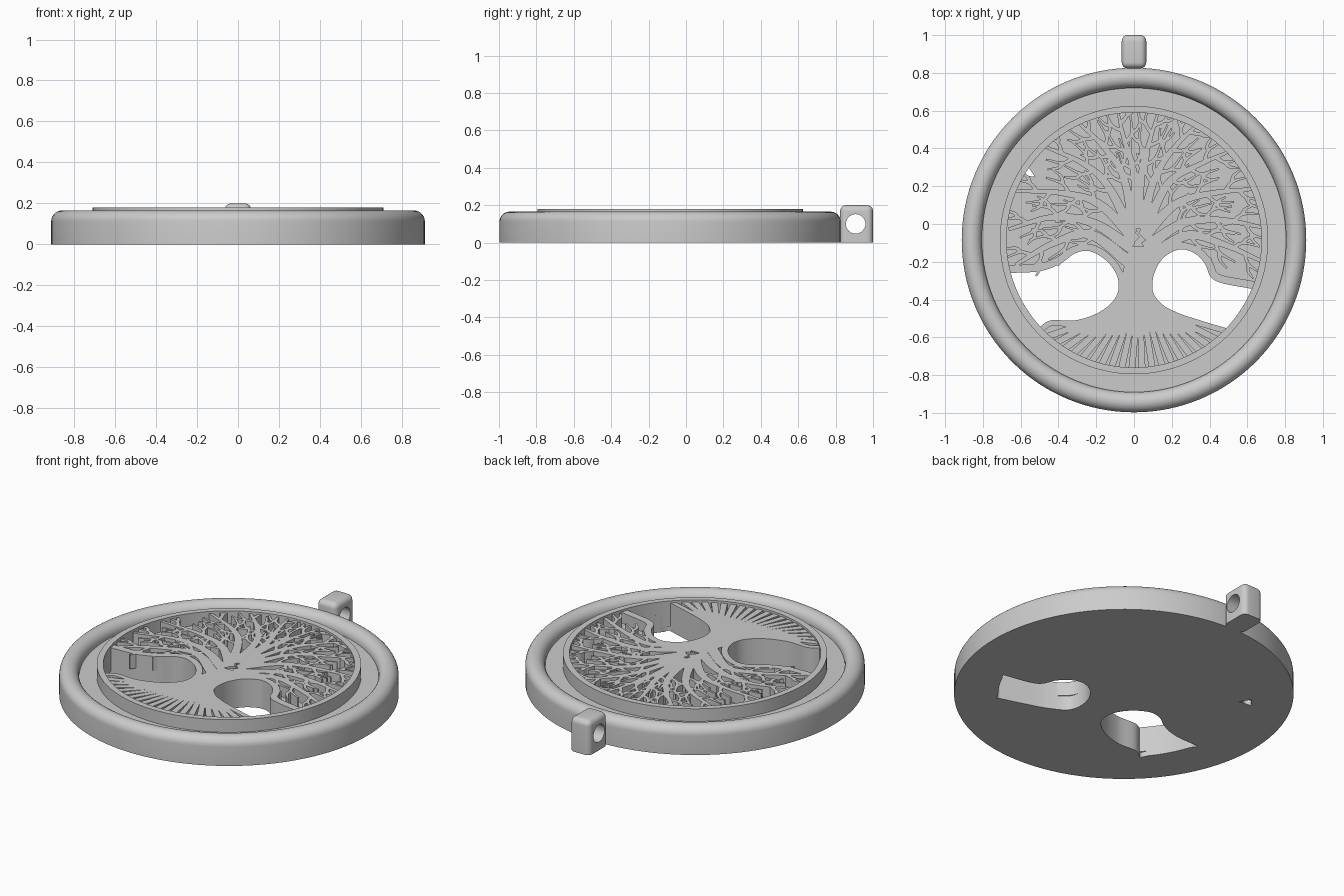
import bpy, bmesh, math, random
from mathutils import Vector, Matrix

random.seed(4)
CENTRE = Vector((0, -0.085))
FLOOR, TREE_TOP, RING_TOP = 0.105, 0.168, 0.18
RING_IN, RING_OUT, RIM_IN, RIM_OUT = 0.675, 0.71, 0.805, 0.912

cube = bpy.data.objects.get("Cube")
if cube:
    bpy.data.objects.remove(cube)

metal = bpy.data.materials.new("plain_grey")
metal.use_nodes = True
metal.diffuse_color = (0.6, 0.6, 0.6, 1)
metal.node_tree.nodes["Principled BSDF"].inputs["Base Color"].default_value = metal.diffuse_color


def select(obj):
    bpy.ops.object.select_all(action='DESELECT')
    obj.select_set(True)
    bpy.context.view_layer.objects.active = obj


def add(name, data):
    obj = bpy.data.objects.new(name, data)
    bpy.context.collection.objects.link(obj)
    data.materials.append(metal)
    select(obj)
    return obj


def finish(bm, name):
    bmesh.ops.recalc_face_normals(bm, faces=bm.faces[:])
    mesh = bpy.data.meshes.new(name)
    bm.to_mesh(mesh)
    bm.free()
    obj = add(name, mesh)
    bpy.ops.object.shade_smooth_by_angle(angle=math.radians(35))
    return obj


def polar(radius, angle):
    return CENTRE + Vector((math.cos(angle), math.sin(angle))) * radius


def lathe(name, profile, steps=128):
    """Turn a closed (radius, height) section around the pendant centre."""
    bm = bmesh.new()
    loops = []
    for i in range(steps):
        a = math.tau * i / steps
        loops.append([bm.verts.new((*polar(r, a), z)) for r, z in profile])
    n = len(profile)
    for i in range(steps):
        a, b = loops[i], loops[(i + 1) % steps]
        for j in range(n):
            k = (j + 1) % n
            bm.faces.new((a[j], b[j], b[k], a[k]))
    return finish(bm, name)


def smooth(points, n=7):
    """Catmull-Rom path through 2D points."""
    p = [Vector(q) for q in points]
    p = [p[0] * 2 - p[1]] + p + [p[-1] * 2 - p[-2]]
    out = []
    for a, b, c, d in zip(p, p[1:], p[2:], p[3:]):
        for i in range(n):
            t = i / n
            out.append((b * 2 + (c - a) * t + (a * 2 - b * 5 + c * 4 - d) * t ** 2
                        + (b * 3 - a - c * 3 + d) * t ** 3) / 2)
    return out + [p[-2]]


def ribbon(bm, path, left, right, taper=1.0, top=TREE_TOP):
    """Flat-topped strip along a path, kept within the ring."""
    rows = []
    for i, p in enumerate(path):
        tangent = (path[min(i + 1, len(path) - 1)] - path[max(i - 1, 0)]).normalized()
        normal = Vector((-tangent.y, tangent.x))
        scale = 1 + (taper - 1) * i / (len(path) - 1)
        row = []
        for offset in (left, -right):
            r = p + normal * offset * scale - CENTRE
            r = CENTRE + r * min(1, 0.69 / r.length)
            row += [(*r, FLOOR - 0.02), (*r, top)]
        rows.append([bm.verts.new(row[k]) for k in (0, 1, 3, 2)])
    for a, b in zip(rows, rows[1:]):
        for j in range(4):
            k = (j + 1) % 4
            bm.faces.new((a[j], b[j], b[k], a[k]))
    bm.faces.new(rows[0])
    bm.faces.new(rows[-1])


# Outer rim with a half-round top, and the raised inner ring
mid, half = (RIM_IN + RIM_OUT) / 2, (RIM_OUT - RIM_IN) / 2
arc = [math.pi * i / 14 for i in range(15)]
lathe("outer_rim", [(RIM_IN, 0), (RIM_OUT, 0)] +
      [(mid + half * math.cos(a), 0.112 + half * math.sin(a)) for a in arc])
lathe("inner_ring", [(RING_IN, 0.03), (RING_OUT, 0.03), (RING_OUT, RING_TOP), (RING_IN, RING_TOP)])

# Edges of the two openings beside the trunk
left_edge = smooth([(-.67, -.26), (-.5, -.25), (-.39, -.21), (-.31, -.155), (-.23, -.145),
                    (-.14, -.2), (-.085, -.29), (-.095, -.385), (-.18, -.465),
                    (-.31, -.51), (-.44, -.51), (-.505, -.55)])
right_edge = smooth([(.63, -.345), (.43, -.3), (.375, -.21), (.32, -.155), (.24, -.135),
                     (.15, -.185), (.1, -.29), (.115, -.4), (.22, -.465), (.35, -.51), (.5, -.555)])


def close_on_ring(edge):
    a, b = [math.atan2(q.y, q.x) % math.tau for q in (edge[-1] - CENTRE, edge[0] - CENTRE)]
    return edge + [polar(RING_IN, a + (b - a) * i / 8) for i in range(1, 8)]


# Base plate with through openings
plate = bpy.data.curves.new("base_plate", 'CURVE')
plate.dimensions = '2D'
plate.fill_mode = 'BOTH'
plate.extrude = FLOOR / 2
outlines = [[polar(RIM_IN + 0.003, math.tau * i / 128) for i in range(128)],
            close_on_ring(left_edge), close_on_ring(right_edge),
            [(-.565, .31), (-.525, .25), (-.6, .26)]]
for outline in outlines:
    spline = plate.splines.new('POLY')
    spline.points.add(len(outline) - 1)
    for point, (x, y) in zip(spline.points, outline):
        point.co = (x, y, 0, 1)
    spline.use_cyclic_u = True
base = add("base_plate", plate)
base.location.z = FLOOR / 2
bpy.ops.object.convert(target='MESH')

# Trunk core and the limbs bordering the openings
bm = bmesh.new()
ribbon(bm, smooth([(.01, -.52), (.008, -.4), (.008, -.29), (.02, -.16), (.03, .02)]),
       .085, .085, .6, TREE_TOP - .012)
ribbon(bm, left_edge, .042, 0, .7)
ribbon(bm, right_edge, 0, .042, .7)
finish(bm, "trunk")

# Roots fanning from the trunk to the ring
bm = bmesh.new()
ROOTS = 19
for i in range(ROOTS):
    u = i / (ROOTS - 1)
    spread = 2 * u - 1
    end = polar(.69, math.radians(228 + 82 * u))
    path = smooth([(.03 + .05 * spread, -.12), (.01 + .075 * spread, -.3),
                   (.01 + .1 * spread, -.4), (.01 + .22 * spread, -.5 - .03 * (1 - abs(spread))), end])
    ribbon(bm, path, .0035, .0035, 5.2)
finish(bm, "roots")


def turned(direction, angle):
    return Matrix.Rotation(angle, 2) @ direction


def twig(bm, start, direction, side, length, depth=1):
    """Curved shoot that bends back toward its parent, with one fork."""
    knee = start + turned(direction, side * .85) * length * .42
    tip = knee + turned(direction, side * .2) * length * .62
    ribbon(bm, smooth([start, knee, tip], 5), .012, .012, .4)
    if depth:
        twig(bm, knee, turned(direction, side * .35), side, length * .6, depth - 1)


def limb(bm, points, width):
    path = smooth(points)
    ribbon(bm, path, width, width, .28)
    for k, t in enumerate((.3, .42, .54, .66, .78, .9)):
        i = int(t * (len(path) - 1))
        direction = (path[i + 1] - path[i]).normalized()
        twig(bm, path[i], direction, (-1) ** k, .2 - .07 * t)


# Crown: limbs on both sides, slightly uneven
limbs = [[(.04, -.2), (.25, -.055), (.45, -.1), (.66, -.21)],
         [(.03, -.12), (.24, .01), (.45, .03), (.68, -.03)],
         [(.02, -.08), (.19, .11), (.4, .16), (.64, .18)],
         [(.02, -.05), (.15, .2), (.3, .31), (.5, .4)],
         [(.01, -.02), (.09, .25), (.19, .41), (.32, .53)],
         [(0, -.02), (.02, .28), (.07, .44), (.1, .6)]]
bm = bmesh.new()
for side in (1, -1):
    for k, points in enumerate(limbs):
        shaped = [(.02 + side * x + random.uniform(-.012, .012),
                   y + random.uniform(-.012, .012)) for x, y in points]
        limb(bm, shaped, .034 - .002 * k)
finish(bm, "branches")

# Hanging loop: rounded block with a cross hole
bm = bmesh.new()
bmesh.ops.create_cube(bm, size=1)
bmesh.ops.transform(bm, verts=bm.verts[:],
                    matrix=Matrix.Translation((0, .912, .1)) @ Matrix.Diagonal((.13, .176, .2, 1)))
rounded = [e for e in bm.edges if max(v.co.z for v in e.verts) > .1]
bmesh.ops.bevel(bm, geom=rounded, offset=.032, segments=6, profile=.5, affect='EDGES')
loop = finish(bm, "hanging_loop")
bpy.ops.mesh.primitive_cylinder_add(vertices=48, radius=.052, depth=.4, location=(0, .907, .1),
                                    rotation=(0, math.pi / 2, 0))
cutter = bpy.context.object
cutter.hide_render = True
cut = loop.modifiers.new("hole", 'BOOLEAN')
cut.operation = 'DIFFERENCE'
cut.object = cutter
select(loop)
bpy.ops.object.modifier_apply(modifier=cut.name)
bpy.data.objects.remove(cutter)
bpy.ops.object.shade_smooth_by_angle(angle=math.radians(35))
